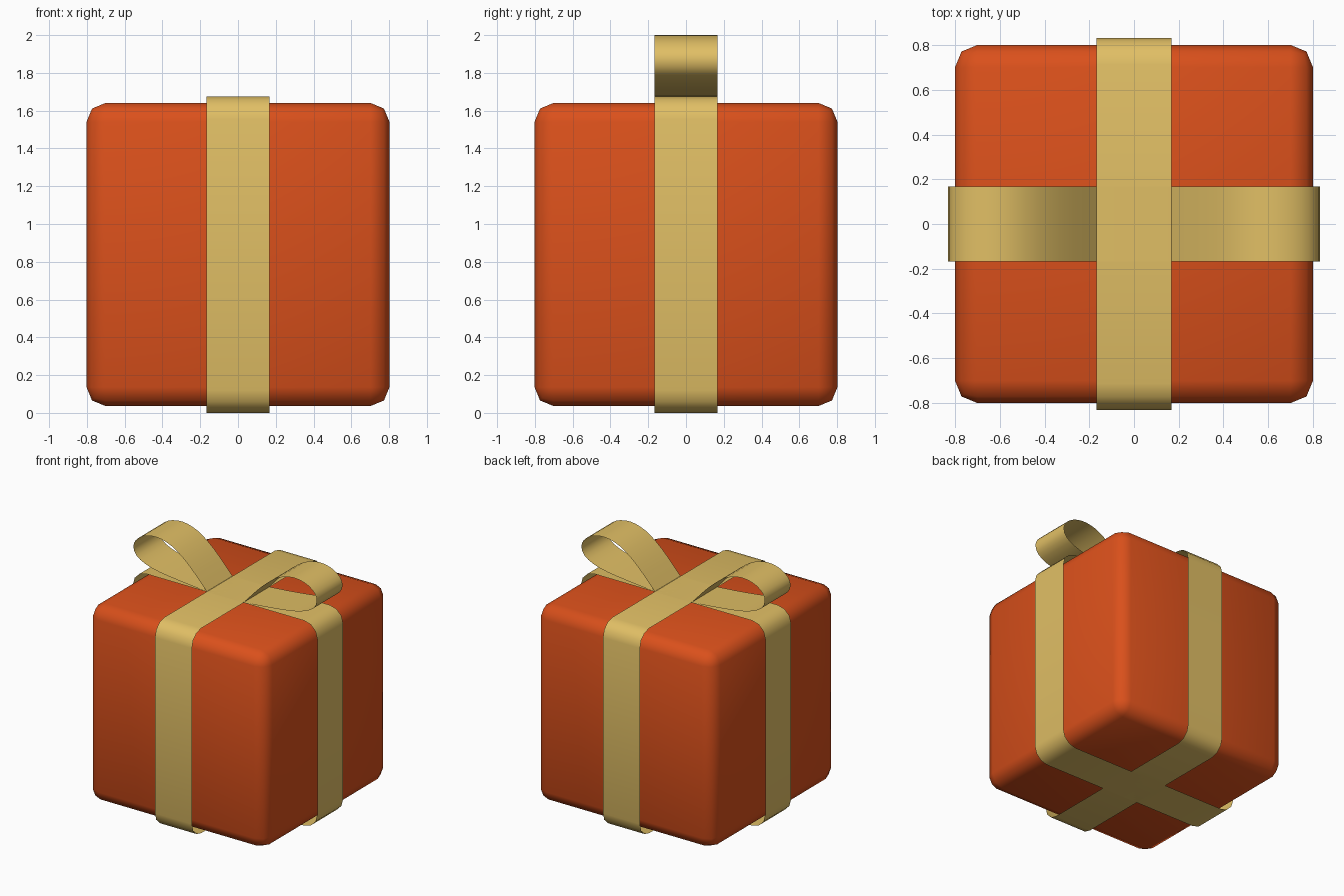
import bpy, math

if "Cube" in bpy.data.objects:
    bpy.data.objects.remove(bpy.data.objects["Cube"])

W = 0.167          # half width of the ribbon
TOP = 1.675        # top of the ribbon wrap


def material(name, color):
    m = bpy.data.materials.new(name)
    m.diffuse_color = (*color, 1)
    m.use_nodes = True
    m.node_tree.nodes["Principled BSDF"].inputs["Base Color"].default_value = m.diffuse_color
    return m


def smooth(ob, angle):
    bpy.ops.object.select_all(action='DESELECT')
    ob.select_set(True)
    bpy.context.view_layer.objects.active = ob
    bpy.ops.object.shade_smooth_by_angle(angle=math.radians(angle))


def strip(name, path, turn, closed=False):
    """Thin ribbon: an (x, z) path running clockwise, swept across y, turned about z."""
    n = len(path)
    verts = [(x, y, z) for x, z in path for y in (-W, W)]
    faces = []
    for i in range(n if closed else n - 1):
        j = (i + 1) % n
        faces.append((2 * i, 2 * j, 2 * j + 1, 2 * i + 1))
    me = bpy.data.meshes.new(name)
    me.from_pydata(verts, [], faces)
    ob = bpy.data.objects.new(name, me)
    bpy.context.collection.objects.link(ob)
    ob.rotation_euler.z = math.radians(turn)
    me.materials.append(gold)
    smooth(ob, 60)
    return ob


def spline(pts, steps=3):
    """Catmull-Rom curve through the points."""
    p = [pts[0]] + pts + [pts[-1]]
    out = []
    for i in range(1, len(p) - 2):
        for s in range(steps):
            t = s / steps
            out.append(tuple(
                0.5 * (2 * b + (c - a) * t + (2 * a - 5 * b + 4 * c - d) * t * t
                       + (3 * b - a - 3 * c + d) * t ** 3)
                for a, b, c, d in zip(*p[i - 1:i + 3])))
    return out + [pts[-1]]


red = material("box_paper", (0.70, 0.08, 0.011))
gold = material("ribbon_gold", (0.75, 0.52, 0.13))

# Gift box with rounded edges
bpy.ops.mesh.primitive_cube_add(size=1.604, location=(0, 0, 0.8385))
box = bpy.context.object
box.name = "gift_box"
box.data.materials.append(red)
bev = box.modifiers.new("round_edges", 'BEVEL')
bev.width = 0.1
bev.segments = 2
bpy.ops.object.modifier_apply(modifier=bev.name)
smooth(box, 60)

# Two ribbon bands wrapped around the box
H, R, SEG = 0.834, 0.12, 3
band = []
for k, (sx, sz) in enumerate([(-1, 1), (1, 1), (1, -1), (-1, -1)]):
    for s in range(SEG + 1):
        a = math.pi - (k + s / SEG) * math.pi / 2
        band.append((sx * (H - R) + R * math.cos(a),
                     TOP / 2 + sz * (TOP / 2 - R) + R * math.sin(a)))
strip("ribbon_side_to_side", band, 0, closed=True)
strip("ribbon_front_to_back", band, 90, closed=True)

# Two bow loops on top
loop = spline([(0.165, 0), (0.33, 0.175), (0.48, 0.287), (0.62, 0.325),
               (0.75, 0.297), (0.825, 0.22), (0.80, 0.125), (0.66, 0.06),
               (0.42, 0.025), (0.165, 0.002)])
loop = [(x, TOP + z) for x, z in loop]
for name, turn in (("bow_loop_right", 0), ("bow_loop_left", 180)):
    strip(name, loop, turn)
